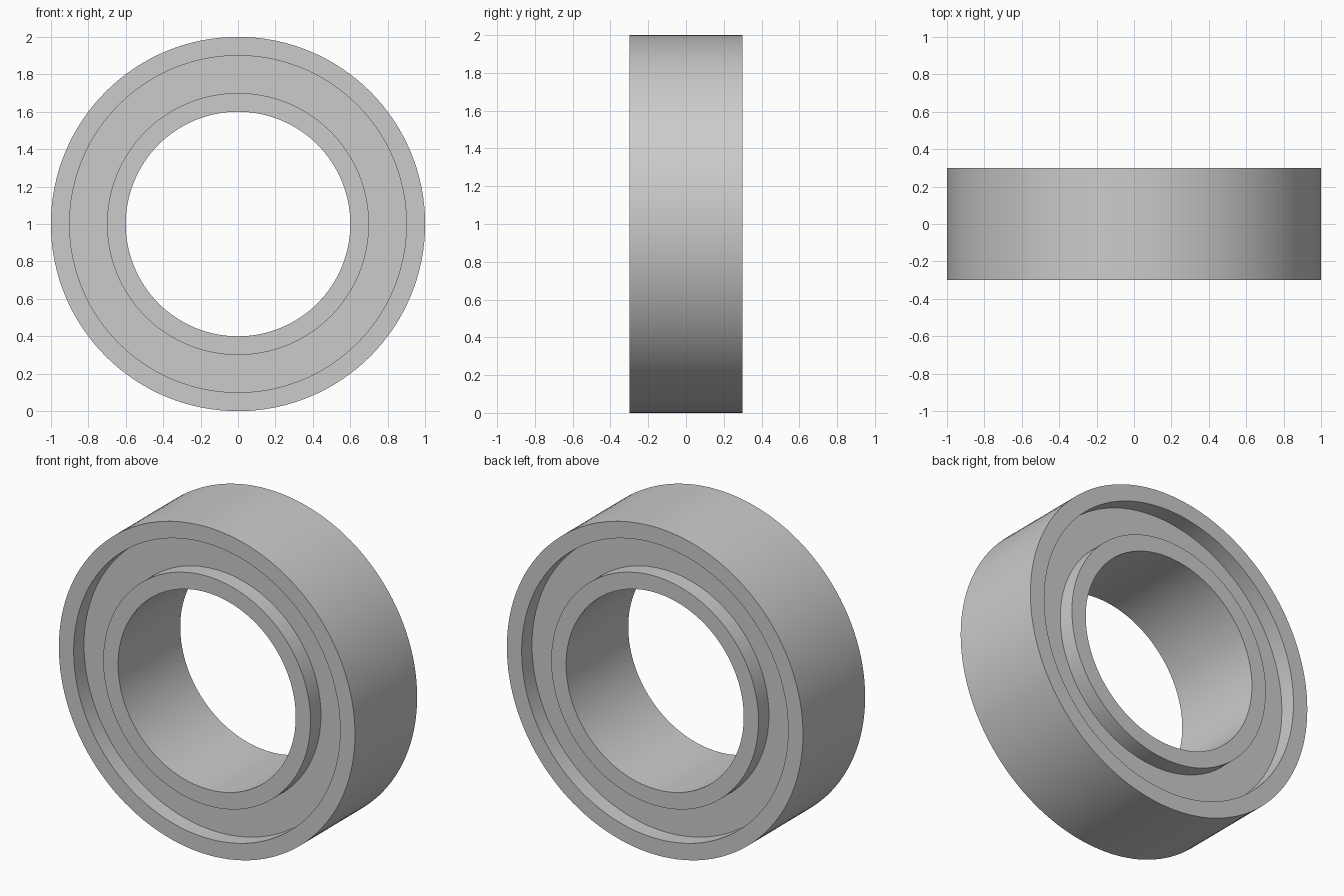
import bpy
import bmesh
import math
from mathutils import Matrix, Vector

SEGMENTS = 128
HALF_WIDTH = 0.3
RECESS = 0.1
R_OUTER, R_OUTER_LIP, R_INNER_LIP, R_BORE = 1.0, 0.9, 0.7, 0.6

cube = bpy.data.objects.get("Cube")
if cube:
    bpy.data.objects.remove(cube, do_unlink=True)


def make_material(name, color):
    mat = bpy.data.materials.new(name)
    mat.use_nodes = True
    mat.diffuse_color = color
    mat.node_tree.nodes["Principled BSDF"].inputs["Base Color"].default_value = color
    return mat


def lathe_ring(name, profile, mat):
    """Revolve a closed (radius, y) profile around the y axis at z = 1."""
    bm = bmesh.new()
    rings = []
    for i in range(SEGMENTS):
        turn = Matrix.Rotation(math.tau * i / SEGMENTS, 3, 'Y')
        rings.append([bm.verts.new(turn @ Vector((r, y, 0))) for r, y in profile])
    n = len(profile)
    for i, ring in enumerate(rings):
        following = rings[(i + 1) % SEGMENTS]
        for j in range(n):
            k = (j + 1) % n
            bm.faces.new((ring[j], ring[k], following[k], following[j]))
    bmesh.ops.recalc_face_normals(bm, faces=bm.faces)
    mesh = bpy.data.meshes.new(name)
    bm.to_mesh(mesh)
    bm.free()
    mesh.materials.append(mat)
    obj = bpy.data.objects.new(name, mesh)
    obj.location.z = R_OUTER
    bpy.context.collection.objects.link(obj)
    bpy.ops.object.select_all(action='DESELECT')
    obj.select_set(True)
    bpy.context.view_layer.objects.active = obj
    bpy.ops.object.shade_smooth_by_angle(angle=math.radians(30))
    return obj


steel = make_material("grey steel", (0.6, 0.6, 0.6, 1))

# Front half of the section: outer rim, recessed web, inner rim
floor = HALF_WIDTH - RECESS
front = [(R_OUTER, -HALF_WIDTH), (R_OUTER_LIP, -HALF_WIDTH),
         (R_OUTER_LIP, -floor), (R_INNER_LIP, -floor),
         (R_INNER_LIP, -HALF_WIDTH), (R_BORE, -HALF_WIDTH)]
# The back half mirrors the front
back = [(r, -y) for r, y in reversed(front)]
lathe_ring("bearing_ring", front + back, steel)
